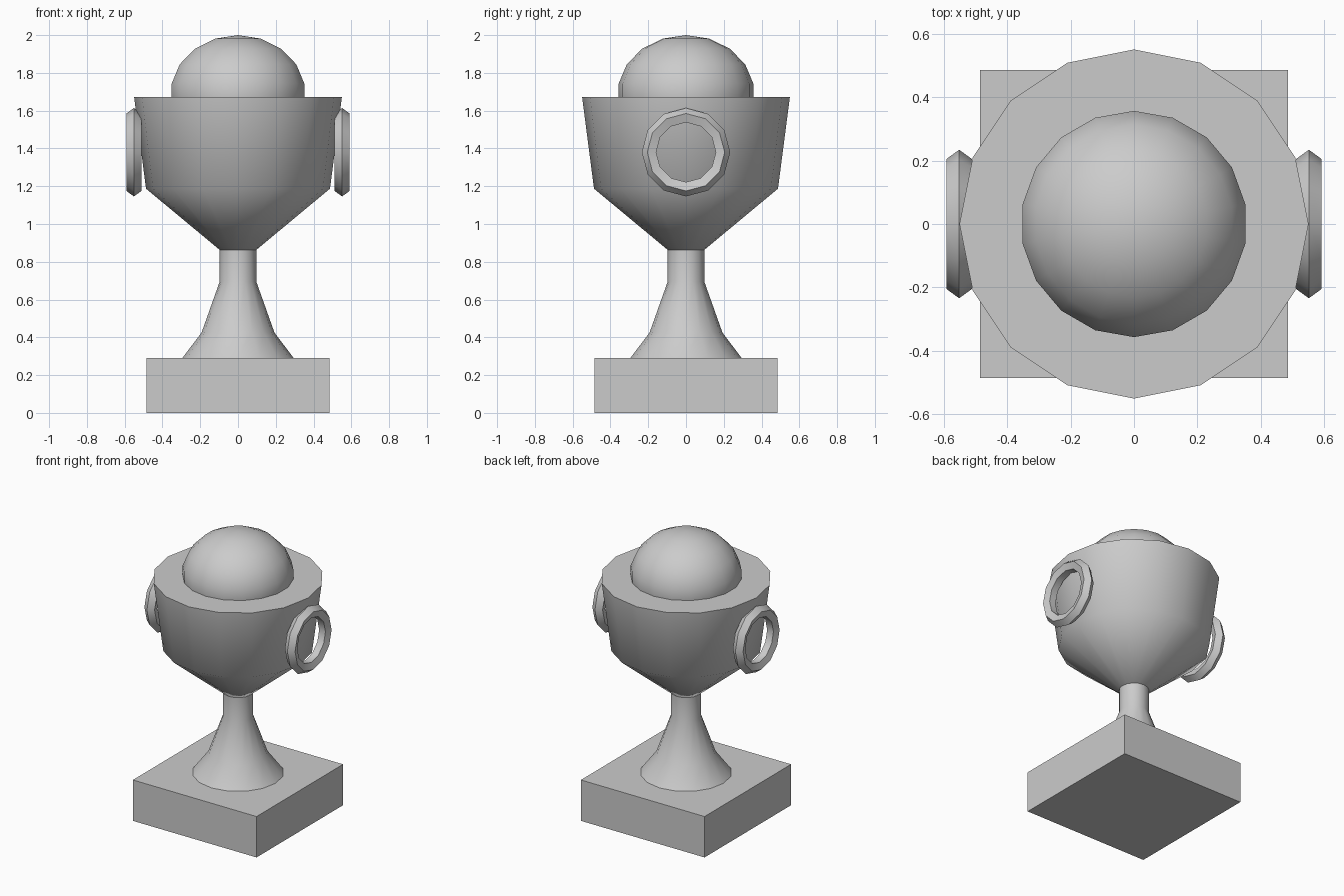
import bpy, bmesh
from math import sin, cos, pi, radians

if "Cube" in bpy.data.objects:
    bpy.data.objects.remove(bpy.data.objects["Cube"])


def smooth(obj, angle=60):
    bpy.ops.object.select_all(action='DESELECT')
    obj.select_set(True)
    bpy.context.view_layer.objects.active = obj
    bpy.ops.object.shade_smooth_by_angle(angle=radians(angle))


def lathe(name, profile, sides=16):
    """Closed solid of revolution from (radius, z) points."""
    bm = bmesh.new()
    rings = [[bm.verts.new((r * cos(2 * pi * i / sides), r * sin(2 * pi * i / sides), z))
              for i in range(sides)] for r, z in profile]
    for a, b in zip(rings, rings[1:]):
        for i in range(sides):
            j = (i + 1) % sides
            bm.faces.new((a[i], a[j], b[j], b[i]))
    bm.faces.new(rings[0][::-1])
    bm.faces.new(rings[-1])
    mesh = bpy.data.meshes.new(name)
    bm.to_mesh(mesh)
    bm.free()
    obj = bpy.data.objects.new(name, mesh)
    bpy.context.collection.objects.link(obj)
    smooth(obj)
    return obj


# Square plinth
bpy.ops.mesh.primitive_cube_add(size=1, location=(0, 0, 0.145))
plinth = bpy.context.object
plinth.name = "plinth"
plinth.scale = (0.97, 0.97, 0.29)

# Flared stem and flat-topped cup
lathe("stem", [(0.295, 0.29), (0.193, 0.425), (0.097, 0.695), (0.097, 0.863)])
lathe("cup", [(0.097, 0.863), (0.487, 1.187), (0.55, 1.672)])

# Slightly flattened ball sitting in the cup
bpy.ops.mesh.primitive_uv_sphere_add(segments=18, ring_count=9, radius=1, location=(0, 0, 1.69))
ball = bpy.context.object
ball.name = "ball"
ball.scale = (0.362, 0.362, 0.31)
smooth(ball)

# Ring handles on both sides
for side, name in ((1, "right_handle"), (-1, "left_handle")):
    bpy.ops.mesh.primitive_torus_add(major_segments=12, minor_segments=5,
                                     major_radius=0.192, minor_radius=0.042,
                                     location=(0.551 * side, 0, 1.38),
                                     rotation=(0, radians(90), 0))
    handle = bpy.context.object
    handle.name = name
    smooth(handle)
